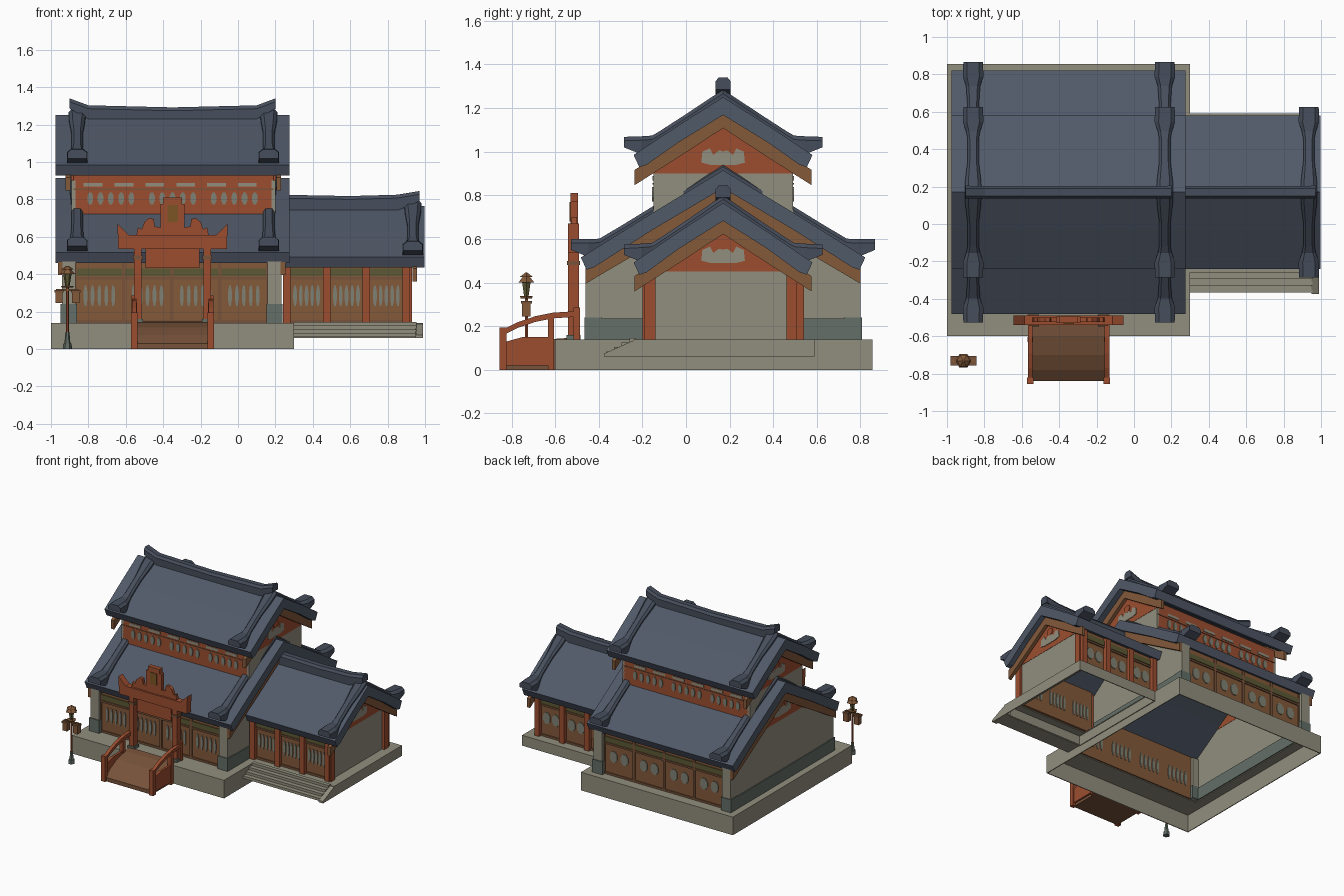
import bpy, bmesh, math

if "Cube" in bpy.data.objects:
    bpy.data.objects.remove(bpy.data.objects["Cube"])

def mat(name, r, g, b):
    m = bpy.data.materials.new(name)
    m.diffuse_color = (r, g, b, 1)
    m.use_nodes = True
    m.node_tree.nodes["Principled BSDF"].inputs["Base Color"].default_value = m.diffuse_color
    return m

SLATE = mat("slate_blue", .081, .1, .139)
RIDGE = mat("dark_slate", .062, .076, .106)
STONE = mat("pale_stone", .285, .272, .205)
RED = mat("vermilion", .335, .076, .03)
BROWN = mat("wood_brown", .225, .1, .042)
GREY = mat("grey_green", .125, .158, .135)
DECK = mat("deck_brown", .185, .085, .042)
OLIVE = mat("olive", .11, .098, .035)
TEAL = mat("window_grey", .215, .22, .172)
GOLD = mat("plaque_gold", .2, .09, .018)
CY = .17      # ridge line of all roofs
GX = -.35     # gate centre

def finish(name, bm, m):
    bmesh.ops.recalc_face_normals(bm, faces=bm.faces)
    me = bpy.data.meshes.new(name)
    bm.to_mesh(me)
    bm.free()
    me.materials.append(m)
    ob = bpy.data.objects.new(name, me)
    bpy.context.collection.objects.link(ob)
    return ob

def skin(bm, rings):
    """Join equal rings of points and cap both ends."""
    vs = [[bm.verts.new(p) for p in r] for r in rings]
    n = len(vs[0])
    for a, b in zip(vs, vs[1:]):
        for i in range(n):
            bm.faces.new((a[i], a[(i + 1) % n], b[(i + 1) % n], b[i]))
    bm.faces.new(vs[0][::-1])
    bm.faces.new(vs[-1])

def boxes(name, m, *bs):
    bm = bmesh.new()
    for x0, x1, y0, y1, z0, z1 in bs:
        skin(bm, [[(x0, y0, z), (x1, y0, z), (x1, y1, z), (x0, y1, z)] for z in (z0, z1)])
    return finish(name, bm, m)

def prism(name, m, pts, axis, a, b):
    """Extrude a profile: axis x takes (y,z), axis y takes (x,z)."""
    bm = bmesh.new()
    skin(bm, [[(t, u, z) if axis == "x" else (u, t, z) for u, z in pts] for t in (a, b)])
    return finish(name, bm, m)

def plates(name, m, centres, ys, w, h, sides=8):
    """Thin polygon plates on both faces of a wall facing y."""
    bm = bmesh.new()
    for cx, cz in centres:
        ring = [(cx + w * .54 * math.cos(math.tau * (i + .5) / sides),
                 cz + h * .54 * math.sin(math.tau * (i + .5) / sides)) for i in range(sides)]
        for y in ys:
            skin(bm, [[(u, t, z) for u, z in ring] for t in (y - .004, y + .004)])
    return finish(name, bm, m)

def beam(name, axis, c, stations):
    """Ridge tile beam with bevelled top; stations are (t, width, z_low, z_high)."""
    bm, rings = bmesh.new(), []
    for t, w, lo, hi in stations:
        sec = [(-w / 2, lo), (-w / 2, hi - .018), (-w * .3, hi), (w * .3, hi), (w / 2, hi - .018), (w / 2, lo)]
        rings.append([(t, c + u, z) if axis == "x" else (c + u, t, z) for u, z in sec])
    skin(bm, rings)
    return finish(name, bm, RIDGE)

def mirror_y(half):
    """Mirror an outline about the ridge line."""
    return [(CY - d, z) for d, z in half] + [(CY + d, z) for d, z in half[::-1]]

def roof(name, x0, x1, apex, half, eave, hips):
    mid = (apex + eave) / 2 + .003
    top = [(half, eave), (half / 2, mid)]
    low = [(half / 2, mid - .078), (half - .06, eave - .045), (half - .026, eave - .056)]
    pts = ([(CY - d, z) for d, z in top] + [(CY, apex)] + [(CY + d, z) for d, z in top[::-1]]
           + [(CY + d, z) for d, z in low[::-1]] + [(CY, apex - .082)] + [(CY - d, z) for d, z in low])
    prism(name + "_tiles", SLATE, pts, "x", x0, x1)
    # descending ridges hug the tiles, then level out into flared horns
    for x in hips:
        for s in (-1, 1):
            st = []
            for d, w, rise in ((0, .09, .034), (.06, .085, .034), (half * .4, .06, .032), (half * .7, .06, .032),
                               (half - .085, .075, .034), (half - .035, .11, .063), (half + .045, .105, .112)):
                f = apex + (eave - apex) * d / half
                st.append((CY + s * d, w, f - .02 if d < half else eave + .035, f + rise))
            beam(name + "_descending_ridge", "y", x, st)

def barge(name, x, apex, half, low):
    """Brown gable board, 0.07 deep."""
    m = (apex + low) / 2 - .002
    pts = [(CY - half, low), (CY - half / 2, m), (CY, apex), (CY + half / 2, m), (CY + half, low),
           (CY + half, low - .07), (CY + half / 2, m - .07), (CY, apex - .07),
           (CY - half / 2, m - .07), (CY - half, low - .07)]
    prism(name, BROWN, pts, "x", x - .013, x + .013)

def gable(name, x, s, half, z0, zw, apex, slope):
    """Pale end wall with a red triangle and ornament above zw."""
    e = min(half, (apex - zw) / slope)
    ze = min(zw, apex - slope * half)
    prism(name + "_end_wall", STONE, mirror_y([(half, z0), (half, ze), (e, zw)]), "x", x - .01, x + .01)
    prism(name + "_red_gable", RED, [(CY - e, zw), (CY, apex), (CY + e, zw)], "x", x - .012, x + .012)
    o = x + s * .014
    orn = mirror_y([(.06, zw + .04), (.1, zw + .05), (.095, zw + .1), (.06, zw + .115), (.045, zw + .085), (.02, zw + .105)])
    prism(name + "_ornament", STONE, orn, "x", o - .003, o + .003)
    ring = [(CY + .03 * math.cos(math.tau * i / 8), zw + .13 + .03 * math.sin(math.tau * i / 8)) for i in range(8)]
    prism(name + "_boss", RED, ring, "x", o - .004, o + .004)

def shell(name, x0, x1, y0, y1, i0, i1, j0, j1, z0, z1):
    """Open platform: thin skirt and a top ledge round an opening."""
    t, zt = .006, z1 - .006
    boxes(name, STONE, (x0, x1, y0, y0 + t, z0, z1), (x0, x1, y1 - t, y1, z0, z1),
          (x0, x0 + t, y0, y1, z0, z1), (x1 - t, x1, y0, y1, z0, z1),
          (x0, x1, y0, j0, zt, z1), (x0, x1, j1, y1, zt, z1),
          (x0, i0, j0, j1, zt, z1), (i1, x1, j0, j1, zt, z1))

def facade(name, x0, x1, y, s, bays, post, r):
    """Panelled timber wall facing s, with windows, frieze and posts of half width r."""
    boxes(name + "_panels", BROWN, (x0, x1, y - .01, y + .01, .14, .48))
    f = y + s * .013
    boxes(name + "_frieze", OLIVE, (x0, x1, f - .004, f + .004, .39, .43))
    boxes(name + "_sill", DECK, (x0, x1, f - .005, f + .005, .14, .155), (x0, x1, f - .005, f + .005, .372, .385))
    step = (x1 - x0) / bays
    g = y + s * r
    boxes(name + "_posts", post, *[(x0 + i * step - r, x0 + i * step + r, g - r, g + r, .14, .48)
                                   for i in range(bays + 1)])
    n, w, h = (5, .02, .11) if s < 0 else (2, .062, .085)
    cs = [(x0 + (i + .5) * step + (j - (n - 1) / 2) * step * .72 / n, .285) for i in range(bays) for j in range(n)]
    plates(name + "_windows", TEAL, cs, (y - .012, y + .012), w, h)

# Platforms and side steps
shell("main_platform", -1, .3, -.6, .855, -.92, .2, -.42, .76, 0, .14)
shell("wing_platform", .3, .99, -.24, .59, .31, .89, -.17, .51, .06, .14)
boxes("side_steps", STONE, *[(.3, .955, -.365 + i * .035, -.23, .065 + i * .02, .085 + i * .02) for i in range(4)])
prism("step_stringer", STONE, [(-.375, .06), (-.375, .075), (-.24, .135), (-.22, .14), (-.22, .06)], "x", .95, .99)

# Main hall, lower storey
for x, s in ((-.93, -1), (.22, 1)):
    gable("main", x, s, .62, .14, .62, .85, .63)
    boxes("main_wainscot", GREY, (x - .018, x + .018, -.455, .795, .14, .235))
    barge("main_barge_board", x + s * .02, .84, .63, .465)
    for y in (-.425, .765):
        cx = x - s * .025
        boxes("corner_pillar", STONE, (cx - .037, cx + .037, y - .035, y + .035, .14, .47))
        boxes("pillar_base", GREY, (cx - .043, cx + .043, y - .041, y + .041, .14, .24))
facade("main_front", -.87, .16, -.42, -1, 4, DECK, .009)
facade("main_back", -.87, .16, .76, 1, 4, DECK, .009)
roof("lower_roof", -.975, .275, .915, .652, .515, (-.86, .165))

# Main hall, upper storey
for x, s in ((-.88, -1), (.19, 1)):
    gable("upper", x, s, .32, .7, .9, 1.15, .66)
    barge("upper_barge_board", x + s * .028, 1.178, .405, .917)
for s in (-1, 1):
    y = CY + s * .31
    boxes("upper_wall", RED, (-.88, .19, y - .01, y + .01, .7, .95))
    boxes("upper_rail", DECK, (-.88, .19, y - .014, y + .014, .85, .857))
    boxes("upper_pale_panels", STONE, *[(c - .05, c + .05, y - .014, y + .014, .868, .888)
                                        for c in [-.775 + .165 * i for i in range(6)]])
    plates("upper_windows", TEAL, [(c + .055 * (j - 2), .805) for c in (-.68, -.35, -.02) for j in range(5)],
           (y - .012, y + .012), .03, .065)
roof("upper_roof", -.975, .275, 1.25, .41, .985, (-.86, .165))
beam("upper_ridge", "x", CY, [(-.9, .07, 1.285, 1.34), (-.8, .065, 1.23, 1.303), (-.35, .065, 1.23, 1.292),
                             (.1, .065, 1.23, 1.303), (.2, .07, 1.285, 1.34)])

# Side wing
gable("wing", .9, 1, .325, .14, .45, .665, .65)
barge("wing_barge_board", .945, .692, .405, .43)
facade("wing_front", .26, .9, -.16, -1, 3, RED, .02)
facade("wing_back", .26, .9, .5, 1, 3, RED, .02)
boxes("wing_end_posts", RED, *[(.89, .93, y - .025, y + .025, .14, .48) for y in (-.165, .485)])
roof("wing_roof", .22, .997, .765, .41, .492, (.935,))
beam("wing_ridge", "x", CY, [(.22, .065, .74, .825), (.6, .065, .74, .818), (.85, .065, .74, .825), (.97, .07, .79, .845)])

# Entrance gate
for s in (-1, 1):
    px = GX + s * .185
    boxes("gate_post", RED, (px - .02, px + .02, -.54, -.49, .14, .55))
    boxes("gate_post_cap", DECK, (px - .026, px + .026, -.545, -.485, .48, .5))
    boxes("gate_post_foot", GREY, (px - .028, px + .028, -.547, -.483, .14, .16))
    pts = [(.06, .6), (.195, .6), (.185, .65), (.165, .64), (.15, .68), (.125, .7), (.1, .695), (.095, .655), (.06, .65)]
    prism("gate_shoulder", RED, [(GX + s * u, z) for u, z in pts], "y", -.525, -.5)
lintel = [(.24, .535), (.29, .535), (.295, .67), (.235, .61)]
prism("gate_lintel", RED, [(GX + u, z) for u, z in lintel] + [(GX - u, z) for u, z in lintel[::-1]], "y", -.54, -.49)
boxes("gate_panel", RED, (GX - .145, GX + .145, -.525, -.5, .433, .545))
boxes("gate_crest", RED, (GX - .065, GX + .065, -.53, -.495, .6, .775), (GX - .05, GX + .05, -.53, -.495, .775, .81))
boxes("gate_plaque", GOLD, (GX - .028, GX + .028, -.534, -.528, .68, .77))

# Arched bridge
deck = [(-.84, 0), (-.84, .03), (-.78, .075), (-.7, .115), (-.6, .142), (-.54, .146), (-.54, .14), (-.6, .136), (-.6, 0)]
prism("bridge_deck", DECK, deck, "x", GX - .2, GX + .2)
arch = [(-.85, .165), (-.77, .205), (-.69, .232), (-.61, .248), (-.5, .255)]
for s in (-1, 1):
    x = GX + s * .205
    prism("bridge_side", RED, [(-.84, .02), (-.84, .125), (-.75, .15), (-.61, .15), (-.61, .02)], "x", x - .009, x + .009)
    prism("bridge_handrail", RED, [(y, z - .012) for y, z in arch] + [(y, z + .014) for y, z in arch[::-1]],
          "x", x - .013, x + .013)
    boxes("bridge_posts", RED, (x - .017, x + .017, -.855, -.822, 0, .195), (x - .015, x + .015, -.632, -.605, 0, .25),
          (x - .015, x + .015, -.515, -.485, .14, .285))

# Lantern stand
LX, LY = -.912, -.732
def cone(name, m, z0, z1, r0, r1, sides=6):
    bm = bmesh.new()
    skin(bm, [[(LX + r * math.cos(math.tau * i / sides), LY + r * math.sin(math.tau * i / sides), z)
               for i in range(sides)] for z, r in ((z0, r0), (z1, r1))])
    return finish(name, bm, m)
cone("lantern_base", GREY, 0, .03, .025, .022)
cone("lantern_foot", GREY, .03, .09, .016, .011)
cone("lantern_pole", RED, .09, .34, .008, .008)
cone("lantern_tray", BROWN, .328, .338, .03, .034)
cone("lantern_body", OLIVE, .338, .4, .012, .022)
cone("lantern_cap", BROWN, .4, .425, .042, .02)
cone("lantern_spire", BROWN, .425, .445, .036, .006)
boxes("lantern_crossbar", BROWN, (LX - .06, LX + .06, LY - .007, LY + .007, .31, .322))
for s in (-1, 1):
    cx = LX + s * .045
    boxes("hanging_lantern", BROWN, (cx - .02, cx + .02, LY - .02, LY + .02, .245, .305))
    boxes("hanging_lantern_cap", DECK, (cx - .025, cx + .025, LY - .025, LY + .025, .303, .315))
